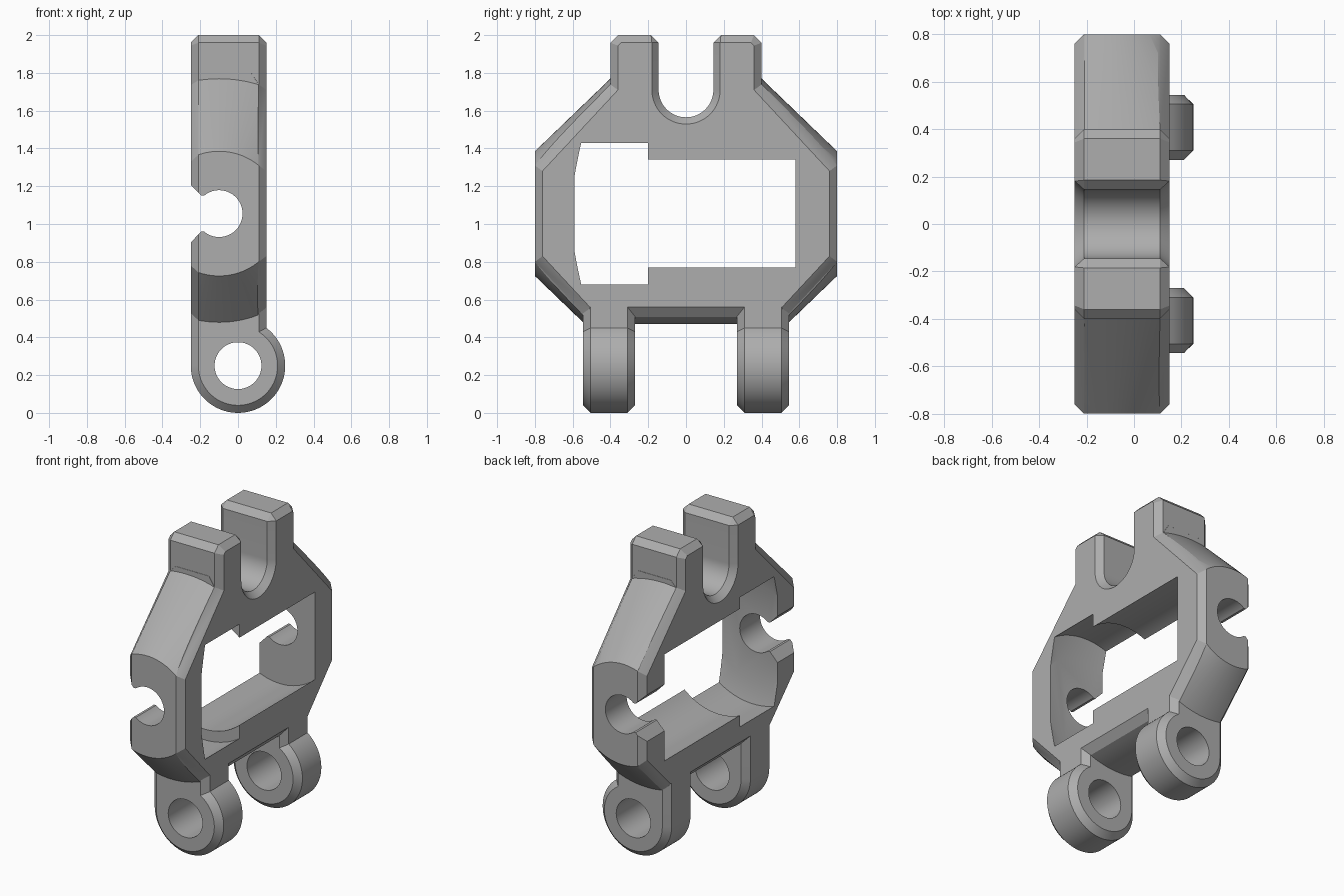
import bpy, bmesh, math

cube = bpy.data.objects.get("Cube")
if cube:
    bpy.data.objects.remove(cube, do_unlink=True)

AX, AZ = -0.1, 1.055      # main cross axis, parallel to y
SLOPE = 0.9625            # cone growth per unit of y

grey = bpy.data.materials.new("Satin Grey")
grey.use_nodes = True
grey.diffuse_color = (0.42, 0.42, 0.42, 1)
grey.node_tree.nodes["Principled BSDF"].inputs["Base Color"].default_value = grey.diffuse_color


def loft(name, sections):
    """Solid through matching closed outlines, capped at both ends."""
    bm = bmesh.new()
    rings = [[bm.verts.new(p) for p in s] for s in sections]
    n = len(rings[0])
    for a, b in zip(rings, rings[1:]):
        for i in range(n):
            j = (i + 1) % n
            bm.faces.new((a[i], a[j], b[j], b[i]))
    bm.faces.new(rings[0])
    bm.faces.new(rings[-1])
    bmesh.ops.recalc_face_normals(bm, faces=bm.faces)
    me = bpy.data.meshes.new(name)
    bm.to_mesh(me)
    bm.free()
    ob = bpy.data.objects.new(name, me)
    bpy.context.collection.objects.link(ob)
    me.materials.append(grey)
    return ob


def combine(ob, other, op):
    """Apply a boolean and discard the helper."""
    mod = ob.modifiers.new("combine", "BOOLEAN")
    mod.operation, mod.solver, mod.object = op, "EXACT", other
    bpy.ops.object.select_all(action="DESELECT")
    bpy.context.view_layer.objects.active = ob
    ob.select_set(True)
    bpy.ops.object.modifier_apply(modifier=mod.name)
    bpy.data.objects.remove(other, do_unlink=True)


def arc(cx, cz, r, a0, a1, n):
    return [(cx + r * math.cos(math.radians(a0 + (a1 - a0) * i / n)),
             cz + r * math.sin(math.radians(a0 + (a1 - a0) * i / n))) for i in range(n + 1)]


def turned(name, cx, cz, profile, n=96):
    """Solid of revolution about a line parallel to y; profile is (y, radius)."""
    return loft(name, [[(x, y, z) for x, z in arc(cx, cz, r, 0, 360, n)[:-1]]
                       for y, r in profile])


# Frame plate: octagonal outline with two posts, chamfered on both broad sides
def outline(x, d, zt, zs, zb):
    k = (zt - zs) / 0.4
    yb = 0.8 - d - (2 * AZ - zs - zb) / k
    half = [(0.36 - 0.4 * d, 2 - d), (0.4 - d, 1.96 - 0.4 * d), (0.4 - d, zt),
            (0.8 - d, zs), (0.8 - d, 2 * AZ - zs), (yb, zb)]
    return [(x, y, z) for y, z in half] + [(x, -y, z) for y, z in reversed(half)]


frame = loft("frame", [
    outline(-0.25, 0.04, 1.735, 1.33, 0.53),
    outline(-0.21, 0, 1.761, 1.366, 0.485),
    outline(-0.17, 0, 1.80, 1.42, 0.44),
    outline(0.07, 0, 1.80, 1.42, 0.46),
    outline(0.11, 0, 1.738, 1.31, 0.51),
    outline(0.15, 0.04, 1.71, 1.28, 0.56)])


# Turned envelope that crowns the sloping shoulders and the bottom bridge
def envelope_ring(y, n=120):
    cone = 0.33 + (0.8 - abs(y)) * SLOPE
    pts = []
    for i in range(n):
        a = math.tau * i / n
        upper = i <= n // 2
        r = (1.2 if abs(y) <= 0.4 else cone) if upper else min(cone, 0.585)
        pts.append((AX + r * math.cos(a), y, AZ + r * math.sin(a)))
    return pts


stations = [0.85, 0.535, 0.401, 0.4]
envelope = loft("envelope", [envelope_ring(y) for y in
                             [-s for s in stations] + stations[::-1]])
combine(frame, envelope, "INTERSECT")


# Two hinge lugs with necks running up into the frame
def lug_outline(y, d):
    r = 0.25 - d
    end = 360 + math.degrees(math.acos((0.15 - d) / r))
    pts = arc(0, 0.25, r, 180, end, 48) + [(0.15 - d, 0.585), (d - 0.25, 0.585)]
    return [(x, y, z) for x, z in pts]


for side in (-1, 1):
    lug = loft("lug", [lug_outline(side * y, d) for y, d in
                       ((0.27, 0.04), (0.31, 0), (0.505, 0), (0.545, 0.04))])
    combine(frame, lug, "UNION")


# U-shaped slot between the posts, flared at every rim
def slot_outline(x, r):
    pts = [(r + 0.08, 2.04), (r, 1.96)] + arc(0, 1.71, r, 0, -180, 32) \
        + [(-r, 1.96), (-r - 0.08, 2.04)]
    return [(x, y, z) for y, z in pts]


slot = loft("slot", [slot_outline(x, r) for x, r in
                     ((-0.26, 0.19), (-0.21, 0.145), (0.11, 0.145), (0.16, 0.19))])
combine(frame, slot, "DIFFERENCE")

# Stepped barrel cavity with a dished end
cavity = turned("cavity", AX, AZ, [(-0.59, 0.32), (-0.555, 0.45), (-0.2, 0.45),
                                   (-0.2, 0.38), (0.58, 0.38)])
combine(frame, cavity, "DIFFERENCE")

# Open snap-in bearing seats through both side walls
key = arc(AX, AZ, 0.124, -130, 130, 48)
key += [(-0.195, AZ + 0.095), (-0.31, AZ + 0.215), (-0.31, AZ - 0.215), (-0.195, AZ - 0.095)]
seat = loft("seat", [[(x, y, z) for x, z in key] for y in (-1, 1)])
combine(frame, seat, "DIFFERENCE")

# Pin bore through both lugs
bore = turned("bore", 0, 0.25, [(-1, 0.124), (1, 0.124)], 64)
combine(frame, bore, "DIFFERENCE")

bpy.ops.object.select_all(action="DESELECT")
frame.select_set(True)
bpy.context.view_layer.objects.active = frame
bpy.ops.object.shade_smooth_by_angle(angle=math.radians(25))
